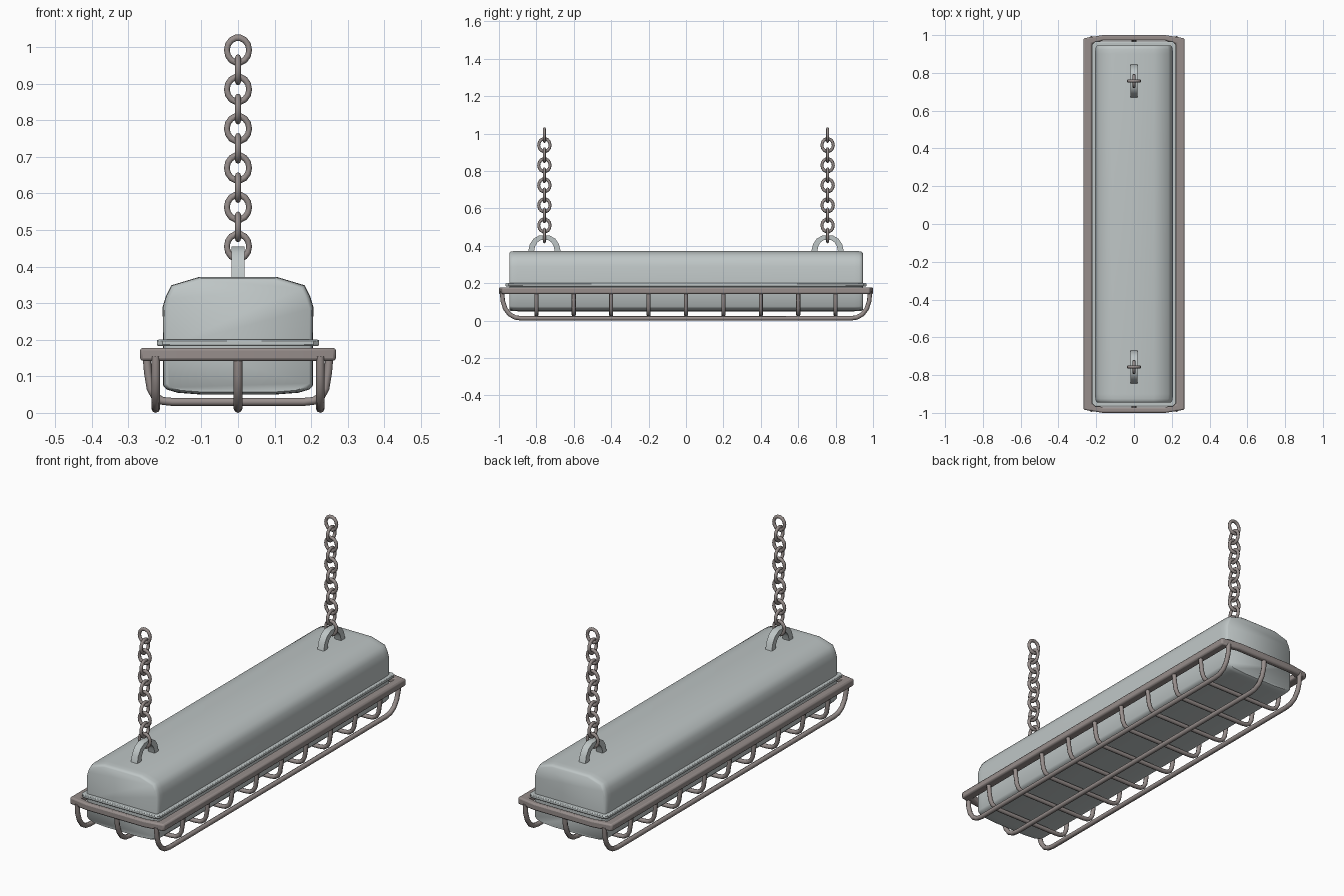
import bpy
import bmesh
from math import radians, pi

cube = bpy.data.objects.get("Cube")
if cube:
    bpy.data.objects.remove(cube)


def material(name, rgb):
    m = bpy.data.materials.new(name)
    m.use_nodes = True
    col = (*rgb, 1)
    m.diffuse_color = col
    bsdf = m.node_tree.nodes["Principled BSDF"]
    bsdf.inputs["Base Color"].default_value = col
    bsdf.inputs["Roughness"].default_value = 0.6
    return m


SHELL = material("pale grey enamel", (0.52, 0.565, 0.565))
STEEL = material("warm grey steel", (0.31, 0.27, 0.26))


def finish(obj, mat, angle=40):
    obj.data.materials.clear()
    obj.data.materials.append(mat)
    bpy.ops.object.select_all(action='DESELECT')
    obj.select_set(True)
    bpy.context.view_layer.objects.active = obj
    bpy.ops.object.shade_smooth_by_angle(angle=radians(angle))
    return obj


def loft(name, rings, mat, closed=False, angle=40):
    """Skin equal-length rings of points; cap the ends or join them in a loop."""
    bm = bmesh.new()
    rows = [[bm.verts.new(p) for p in ring] for ring in rings]
    pairs = list(zip(rows, rows[1:]))
    if closed:
        pairs.append((rows[-1], rows[0]))
    for a, b in pairs:
        for i in range(len(a)):
            j = (i + 1) % len(a)
            bm.faces.new((a[i], a[j], b[j], b[i]))
    if not closed:
        bm.faces.new(rows[0])
        bm.faces.new(rows[-1])
    bmesh.ops.recalc_face_normals(bm, faces=bm.faces[:])
    me = bpy.data.meshes.new(name)
    bm.to_mesh(me)
    bm.free()
    obj = bpy.data.objects.new(name, me)
    bpy.context.collection.objects.link(obj)
    return finish(obj, mat, angle)


def bevel(obj, width, segments=2):
    mod = obj.modifiers.new("Bevel", 'BEVEL')
    mod.width = width
    mod.segments = segments
    mod.limit_method = 'ANGLE'
    mod.angle_limit = radians(50)


def tube(name, path, radius):
    cu = bpy.data.curves.new(name, 'CURVE')
    cu.dimensions = '3D'
    cu.bevel_depth = radius
    cu.bevel_resolution = 2
    cu.use_fill_caps = True
    sp = cu.splines.new('POLY')
    sp.points.add(len(path) - 1)
    for pt, co in zip(sp.points, path):
        pt.co = (*co, 1)
    obj = bpy.data.objects.new(name, cu)
    bpy.context.collection.objects.link(obj)
    bpy.ops.object.select_all(action='DESELECT')
    obj.select_set(True)
    bpy.context.view_layer.objects.active = obj
    bpy.ops.object.convert(target='MESH')
    return finish(bpy.context.object, STEEL, 60)


def mirrored(half):
    return half + [(-a, b) for a, b in reversed(half)]


def shell_half(name, half, base):
    """Long trough with softly rounded ends, tapering towards its base height."""
    steps = [(0.90, 0), (0.925, 0.006), (0.938, 0.02), (0.945, 0.05)]
    stations = [(-y, s) for y, s in reversed(steps)] + steps
    rings = [[(x * (1 - s), y, base + (z - base) * (1 - s)) for x, z in mirrored(half)]
             for y, s in stations]
    return loft(name, rings, SHELL, angle=50)


# Housing above and diffuser below
shell_half("housing", [(0.205, 0.18), (0.206, 0.29), (0.197, 0.32), (0.182, 0.349),
                       (0.105, 0.372)], 0.18)
shell_half("diffuser", [(0.205, 0.185), (0.205, 0.075), (0.195, 0.064), (0.165, 0.055),
                        (0.10, 0.05)], 0.185)

# Thin lip around the seam
c = 0.015
lip_edge = mirrored([(0.222, -0.965 + c), (0.222, 0.965 - c), (0.222 - c, 0.965)])
lip_edge = [(0.222 - c, -0.965)] + lip_edge + [(-0.222 + c, -0.965)]
lip = loft("seam_lip", [[(x, y, z) for x, y in lip_edge] for z in (0.183, 0.2)], SHELL)
bevel(lip, 0.004)


# Guard frame with slightly bowed ends
def outline(x, y, xm, ym):
    return [(x, -y), (x, y), (xm, ym), (-xm, ym), (-x, y), (-x, -y), (-xm, -ym), (xm, -ym)]


outer = outline(0.268, 0.983, 0.165, 1.0)
inner = outline(0.222, 0.955, 0.165, 0.971)
frame = loft("guard_frame",
             [[(x, y, z) for x, y in edge] for edge, z in
              ((outer, 0.142), (outer, 0.178), (inner, 0.178), (inner, 0.142))],
             STEEL, closed=True)
bevel(frame, 0.008)

# Wire cage: cross hoops and lengthwise wires
hoop = mirrored([(0.25, 0.155), (0.246, 0.11), (0.239, 0.067), (0.228, 0.046),
                 (0.208, 0.033), (0.18, 0.03)])
for i in range(9):
    tube(f"cage_hoop_{i + 1}", [(x, -0.8 + 0.2 * i, z) for x, z in hoop], 0.011)
rail = mirrored([(0.983, 0.155), (0.98, 0.105), (0.967, 0.065), (0.944, 0.034),
                 (0.914, 0.017), (0.88, 0.012)])
for side, x in (("right", -0.225), ("middle", 0), ("left", 0.225)):
    tube(f"cage_rail_{side}", [(x, y, z) for y, z in rail], 0.012)

# Hanging brackets and chains, one pair at each end
arch_out = mirrored([(0.088, 0.365), (0.078, 0.408), (0.058, 0.438), (0.028, 0.455)])
arch_in = mirrored([(0.056, 0.365), (0.05, 0.397), (0.038, 0.418), (0.02, 0.430)])
for end, cy in (("front", -0.757), ("back", 0.757)):
    sections = [[(-0.018, cy + a, b), (0.018, cy + a, b), (0.018, cy + p, q), (-0.018, cy + p, q)]
                for (a, b), (p, q) in zip(arch_out, arch_in)]
    loft(f"{end}_bracket", sections, SHELL)
    for i in range(11):
        bpy.ops.mesh.primitive_torus_add(
            major_segments=14, minor_segments=8, major_radius=0.0305, minor_radius=0.008,
            location=(0, cy, 0.992 - 0.0537 * i),
            rotation=(pi / 2, 0, pi / 2 * (i % 2)))
        link = bpy.context.object
        link.name = f"{end}_chain_link_{i + 1}"
        link.scale = (1, 1.12, 1)
        finish(link, STEEL, 60)
